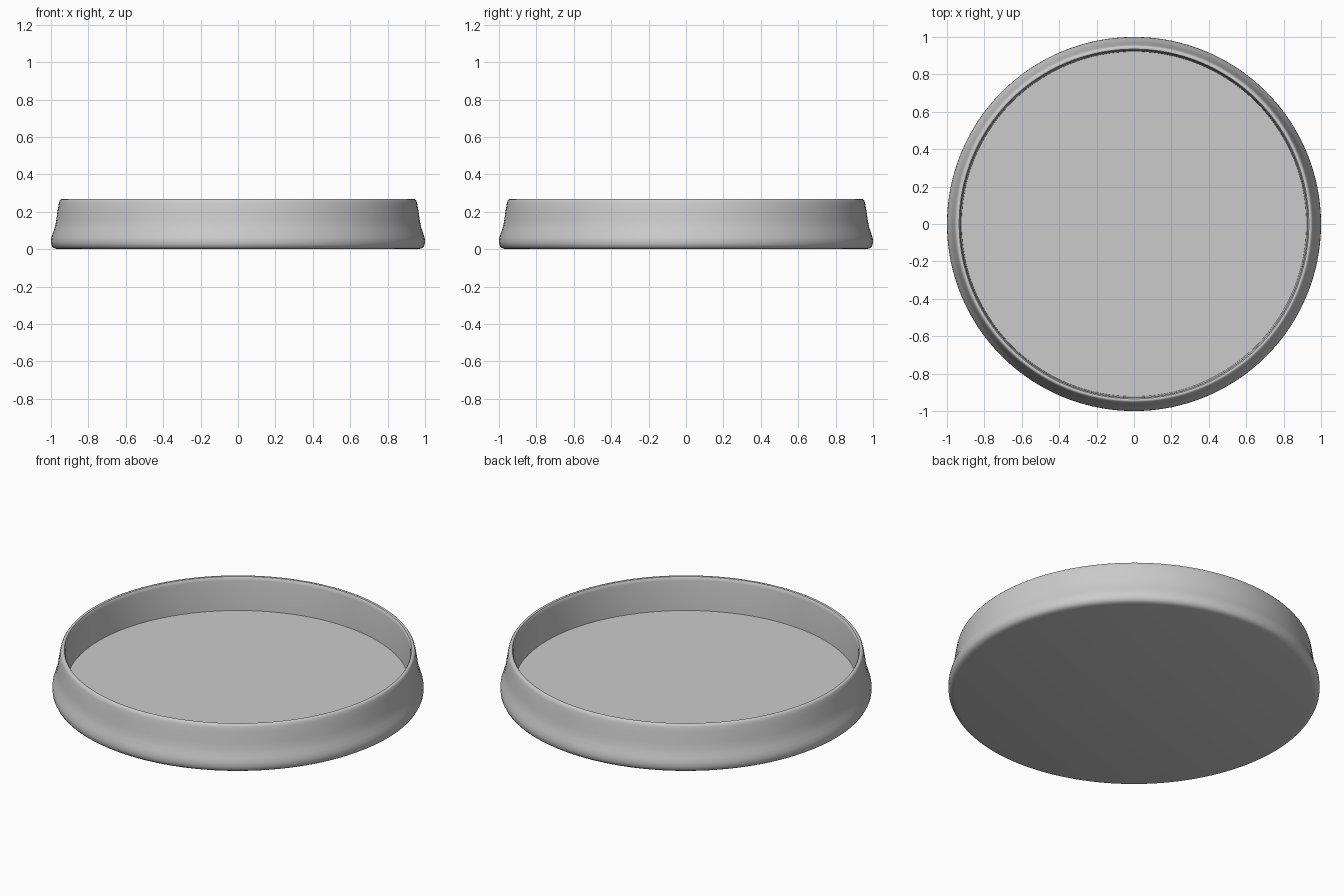
import bpy, bmesh, math

if "Cube" in bpy.data.objects:
    bpy.data.objects.remove(bpy.data.objects["Cube"])

SEGMENTS = 128

grey = bpy.data.materials.new("grey")
grey.diffuse_color = (0.6, 0.6, 0.6, 1)
grey.use_nodes = True
grey.node_tree.nodes["Principled BSDF"].inputs["Base Color"].default_value = grey.diffuse_color

# Half section from the underside centre, round the flared wall, to the floor centre
profile = [
    (0, 0), (0.965, 0), (0.98, 0.004), (0.991, 0.011), (0.998, 0.025),
    (1.0, 0.042), (0.998, 0.06), (0.992, 0.08), (0.983, 0.105), (0.976, 0.13),
    (0.971, 0.16), (0.967, 0.19), (0.962, 0.22), (0.958, 0.245),
    (0.954, 0.259), (0.949, 0.266), (0.942, 0.268), (0.935, 0.266),
    (0.93, 0.258), (0.928, 0.245), (0.922, 0.07), (0, 0.07),
]


def lathe(name, points, material):
    """Spin a half section about z into a closed object."""
    bm = bmesh.new()
    verts = [bm.verts.new((r, 0, z)) for r, z in points]
    edges = [bm.edges.new(pair) for pair in zip(verts, verts[1:])]
    bmesh.ops.spin(bm, geom=verts + edges, cent=(0, 0, 0), axis=(0, 0, 1),
                   angle=2 * math.pi, steps=SEGMENTS, use_merge=True)
    bmesh.ops.remove_doubles(bm, verts=bm.verts, dist=0.0005)
    bmesh.ops.recalc_face_normals(bm, faces=bm.faces)
    mesh = bpy.data.meshes.new(name)
    bm.to_mesh(mesh)
    bm.free()
    mesh.materials.append(material)
    obj = bpy.data.objects.new(name, mesh)
    bpy.context.collection.objects.link(obj)
    return obj


# Shallow round dish with a flared foot
dish = lathe("dish", profile, grey)
bpy.context.view_layer.objects.active = dish
dish.select_set(True)
bpy.ops.object.shade_smooth_by_angle(angle=math.radians(40))
